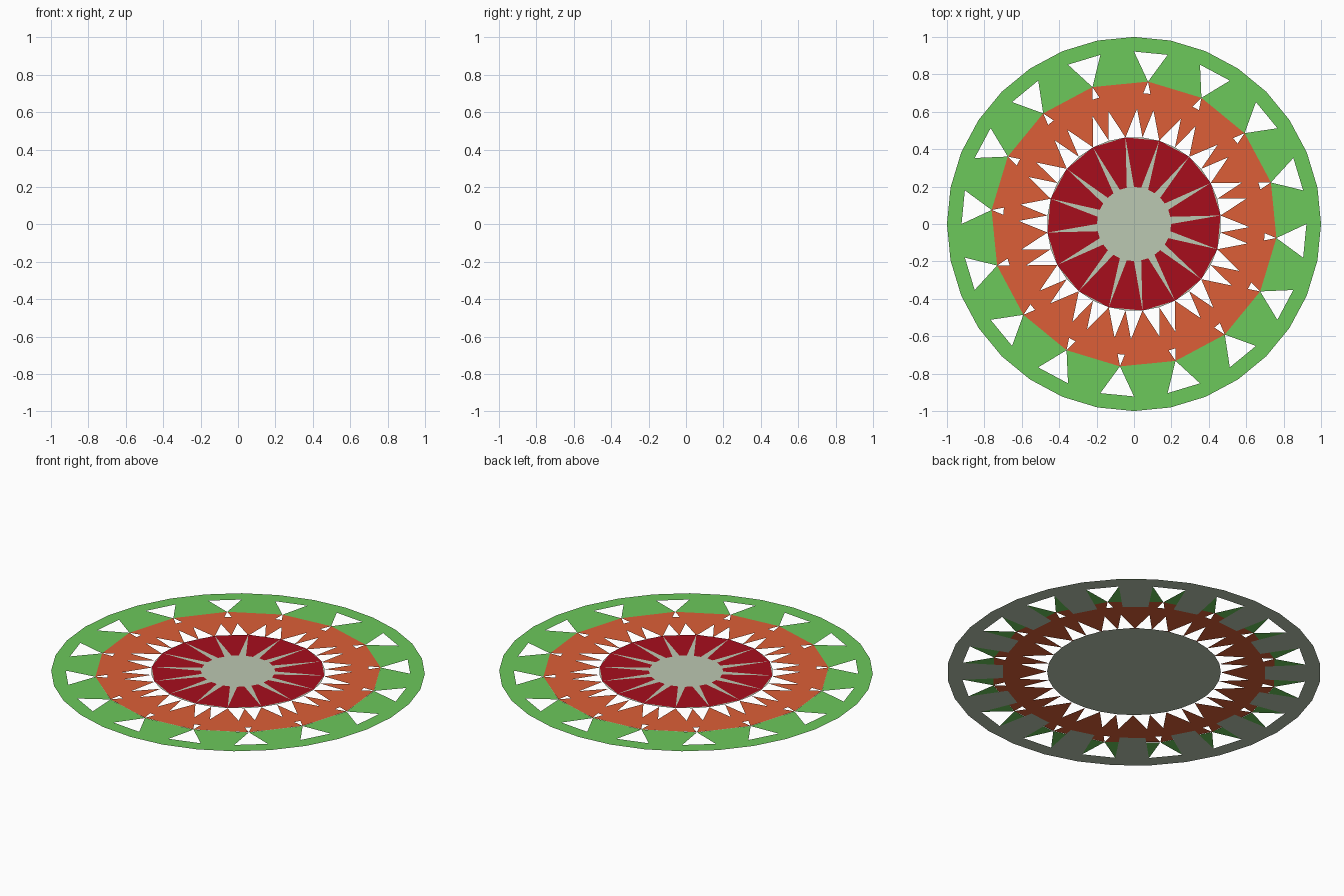
import bpy
from math import cos, sin, radians

if "Cube" in bpy.data.objects:
    bpy.data.objects.remove(bpy.data.objects["Cube"])

STEP = 11.25            # 32 divisions of the disc
R_OUT, R_RIM, R_MID, R_BASE, R_DISC, R_HUB = 1.0, 0.922, 0.765, 0.704, 0.465, 0.198


def mat(name, rgb):
    m = bpy.data.materials.new(name)
    m.diffuse_color = (*rgb, 1)
    m.use_nodes = True
    m.node_tree.nodes["Principled BSDF"].inputs["Base Color"].default_value = m.diffuse_color
    return m


SAGE = mat("sage", (0.50, 0.58, 0.445))
GREEN = mat("green", (0.15, 0.58, 0.105))
ORANGE = mat("orange", (0.716, 0.114, 0.038))
RED = mat("red", (0.39, 0.004, 0.012))


def build(name, polys, z, material):
    """Flat object from polygons given as (radius, division) points."""
    verts, faces = [], []
    for poly in polys:
        faces.append(range(len(verts), len(verts) + len(poly)))
        verts += [(r * cos(radians(a * STEP)), r * sin(radians(a * STEP)), z) for r, a in poly]
    me = bpy.data.meshes.new(name)
    me.from_pydata(verts, [], [list(f) for f in faces])
    me.materials.append(material)
    ob = bpy.data.objects.new(name, me)
    bpy.context.collection.objects.link(ob)
    return ob


def petals(c, r_in, half_in, r_out, half_out):
    """Sixteen trapezoids (or triangles) centred on division c + 2k."""
    out = []
    for k in range(16):
        a = c + 2 * k
        inner = [(r_in, a + half_in), (r_in, a - half_in)] if half_in else [(r_in, a)]
        out.append(inner + [(r_out, a - half_out), (r_out, a + half_out)])
    return out


def ring(r_in, r_out):
    return [[(r_in, k), (r_out, k), (r_out, k + 1), (r_in, k + 1)] for k in range(32)]


# Backing: rim and straight spokes
build("backing_rim", ring(R_RIM, R_OUT), 0.0, SAGE)
build("backing_spokes", petals(0.5, R_BASE, 0.5, R_RIM, 0.5), 0.0, SAGE)

# Green rim and petals that widen toward the middle
build("green_rim", ring(R_RIM, R_OUT), 0.001, GREEN)
build("green_petals", petals(0.5, R_MID, 1, R_RIM, 0.5), 0.001, GREEN)

# Orange points: large ones and small ones filling between them
build("large_orange_points", petals(0.5, R_DISC, 0, R_MID, 1), 0.002, ORANGE)
build("small_orange_points", petals(1.5, R_DISC, 0, R_BASE, 0.5), 0.001, ORANGE)

# Central disc with red wedges
build("centre_disc", [[(R_DISC, k + 0.5) for k in range(32)]], 0.004, SAGE)
build("red_wedges", petals(1.5, R_HUB, 0.5, R_DISC, 1), 0.007, RED)
